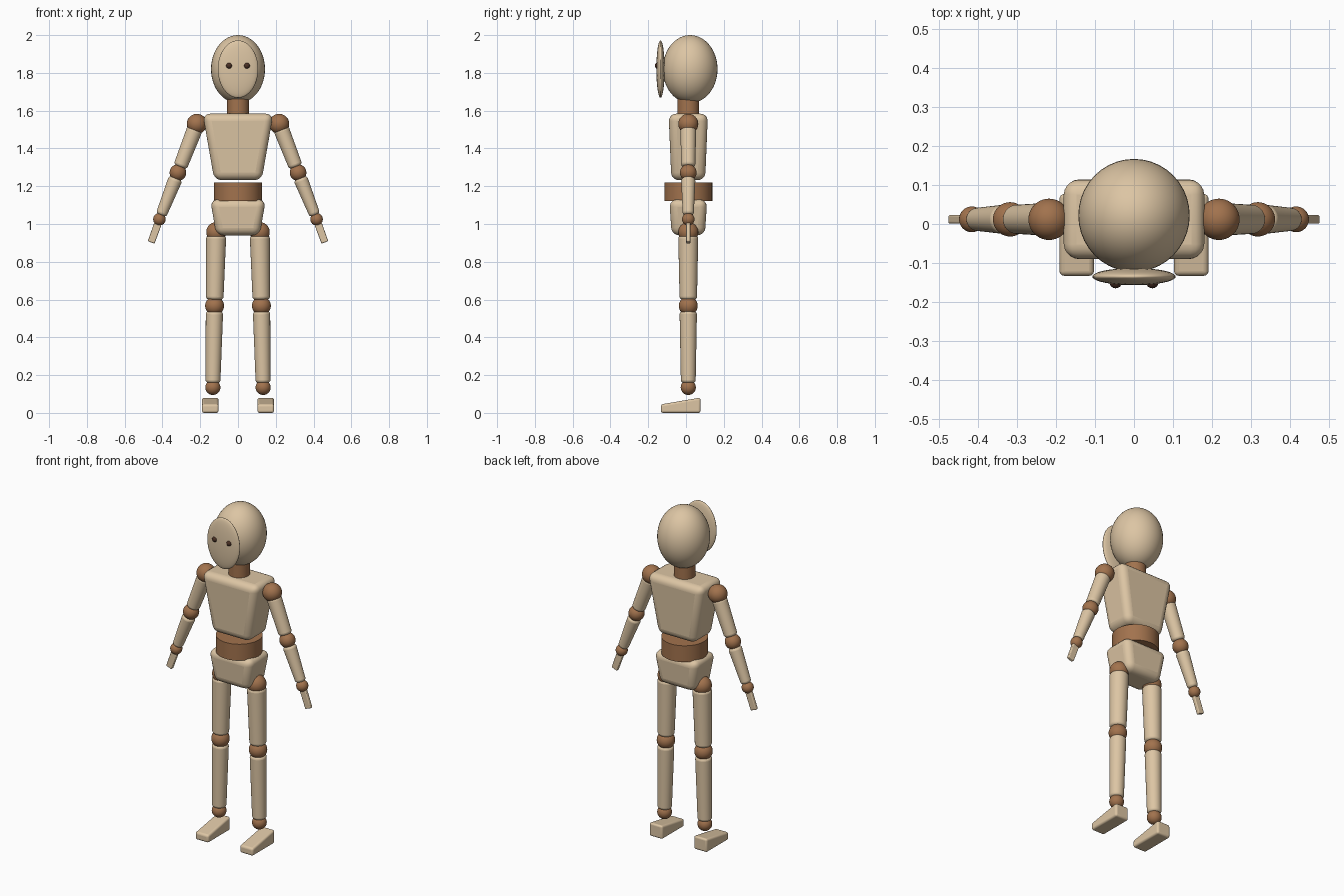
import bpy, bmesh, math
from mathutils import Vector, Matrix

if "Cube" in bpy.data.objects:
    bpy.data.objects.remove(bpy.data.objects["Cube"])

Y = 0.012  # depth of the body axis


def material(name, rgb):
    m = bpy.data.materials.new(name)
    m.diffuse_color = (*rgb, 1)
    m.use_nodes = True
    m.node_tree.nodes["Principled BSDF"].inputs["Base Color"].default_value = m.diffuse_color
    return m


LIGHT = material("light_wood", (0.72, 0.56, 0.37))
BROWN = material("brown_wood", (0.36, 0.17, 0.075))
DARK = material("dark_wood", (0.07, 0.03, 0.018))


def finish(name, bm, mat, matrix, bevel=0, angle=40):
    bmesh.ops.recalc_face_normals(bm, faces=bm.faces)
    me = bpy.data.meshes.new(name)
    bm.to_mesh(me)
    bm.free()
    ob = bpy.data.objects.new(name, me)
    bpy.context.collection.objects.link(ob)
    ob.matrix_world = matrix
    me.materials.append(mat)
    if bevel:
        b = ob.modifiers.new("bevel", 'BEVEL')
        b.width, b.segments = bevel, 5
        b.limit_method, b.angle_limit = 'ANGLE', math.radians(30)
    bpy.ops.object.select_all(action='DESELECT')
    ob.select_set(True)
    bpy.context.view_layer.objects.active = ob
    bpy.ops.object.shade_smooth_by_angle(angle=math.radians(angle))
    return ob


def ball(name, loc, radii, mat):
    bm = bmesh.new()
    bmesh.ops.create_uvsphere(bm, u_segments=40, v_segments=24, radius=1)
    bmesh.ops.scale(bm, vec=radii, verts=bm.verts)
    return finish(name, bm, mat, Matrix.Translation(loc))


def limb(name, a, b, r1, r2, mat, bevel=0.0):
    a, b = Vector(a), Vector(b)
    bm = bmesh.new()
    bmesh.ops.create_cone(bm, cap_ends=True, segments=40, radius1=r1, radius2=r2,
                          depth=(b - a).length)
    rot = Vector((0, 0, 1)).rotation_difference(b - a).to_matrix().to_4x4()
    return finish(name, bm, mat, Matrix.Translation((a + b) / 2) @ rot, bevel)


def block(name, loc, size, bevel, taper=(1, 1), tilt=0):
    # box whose underside is narrowed by the taper factors
    bm = bmesh.new()
    bmesh.ops.create_cube(bm, size=1)
    for v in bm.verts:
        t = taper if v.co.z < 0 else (1, 1)
        v.co = Vector((v.co.x * size[0] * t[0], v.co.y * size[1] * t[1], v.co.z * size[2]))
    return finish(name, bm, LIGHT, Matrix.Translation(loc) @ Matrix.Rotation(tilt, 4, 'Y'), bevel)


# head, face plate and neck
ball("head", (0, 0.022, 1.82), (0.143, 0.145, 0.18), LIGHT)
ball("face_plate", (0, -0.135, 1.82), (0.107, 0.022, 0.152), LIGHT)
limb("neck", (0, Y, 1.56), (0, Y, 1.68), 0.058, 0.058, BROWN)

# torso, waist and pelvis
block("chest", (0, Y, 1.408), (0.374, 0.208, 0.352), 0.04, (0.67, 0.86))
limb("waist", (0, Y, 1.122), (0, Y, 1.22), 0.127, 0.127, BROWN)
block("pelvis", (0, Y, 1.035), (0.294, 0.2, 0.19), 0.04, (0.78, 0.88))

for side, s in (("left", 1), ("right", -1)):
    ball(f"{side}_eye", (s * 0.047, -0.149, 1.838), (0.016,) * 3, DARK)

    # joints
    shoulder = Vector((s * 0.218, Y, 1.53))
    elbow = Vector((s * 0.318, Y, 1.272))
    wrist = Vector((s * 0.416, Y, 1.025))
    hip = Vector((s * 0.115, Y, 0.957))
    knee = Vector((s * 0.124, Y, 0.567))
    ankle = Vector((s * 0.133, Y, 0.135))
    for part, p, r in (("shoulder", shoulder, 0.053), ("elbow", elbow, 0.044),
                       ("wrist", wrist, 0.033), ("hip", hip, 0.053),
                       ("knee", knee, 0.05), ("ankle", ankle, 0.04)):
        ball(f"{side}_{part}_joint", p, (r, r, r), BROWN)

    # arm and leg segments
    for part, a, b, t1, t2, r1, r2 in (
            ("upper_arm", shoulder, elbow, 0.1, 0.88, 0.042, 0.037),
            ("forearm", elbow, wrist, 0.12, 0.91, 0.038, 0.029),
            ("thigh", hip, knee, 0.05, 0.915, 0.053, 0.046),
            ("shin", knee, ankle, 0.07, 0.945, 0.046, 0.039)):
        limb(f"{side}_{part}", a.lerp(b, t1), a.lerp(b, t2), r1, r2, LIGHT, 0.015)

    # flat hand
    block(f"{side}_hand", (s * 0.442, Y, 0.952), (0.04, 0.022, 0.105), 0.005,
          (0.95, 1), -s * math.radians(20))

    # wedge foot from a side profile
    bm = bmesh.new()
    prof = [(-0.133, 0), (0.077, 0), (0.077, 0.081), (-0.133, 0.045)]
    face = bm.faces.new([bm.verts.new((-0.044, y, z)) for y, z in prof])
    ext = bmesh.ops.extrude_face_region(bm, geom=[face])
    bmesh.ops.translate(bm, vec=(0.088, 0, 0),
                        verts=[g for g in ext["geom"] if isinstance(g, bmesh.types.BMVert)])
    finish(f"{side}_foot", bm, LIGHT, Matrix.Translation((s * 0.147, 0, 0)), 0.012)
